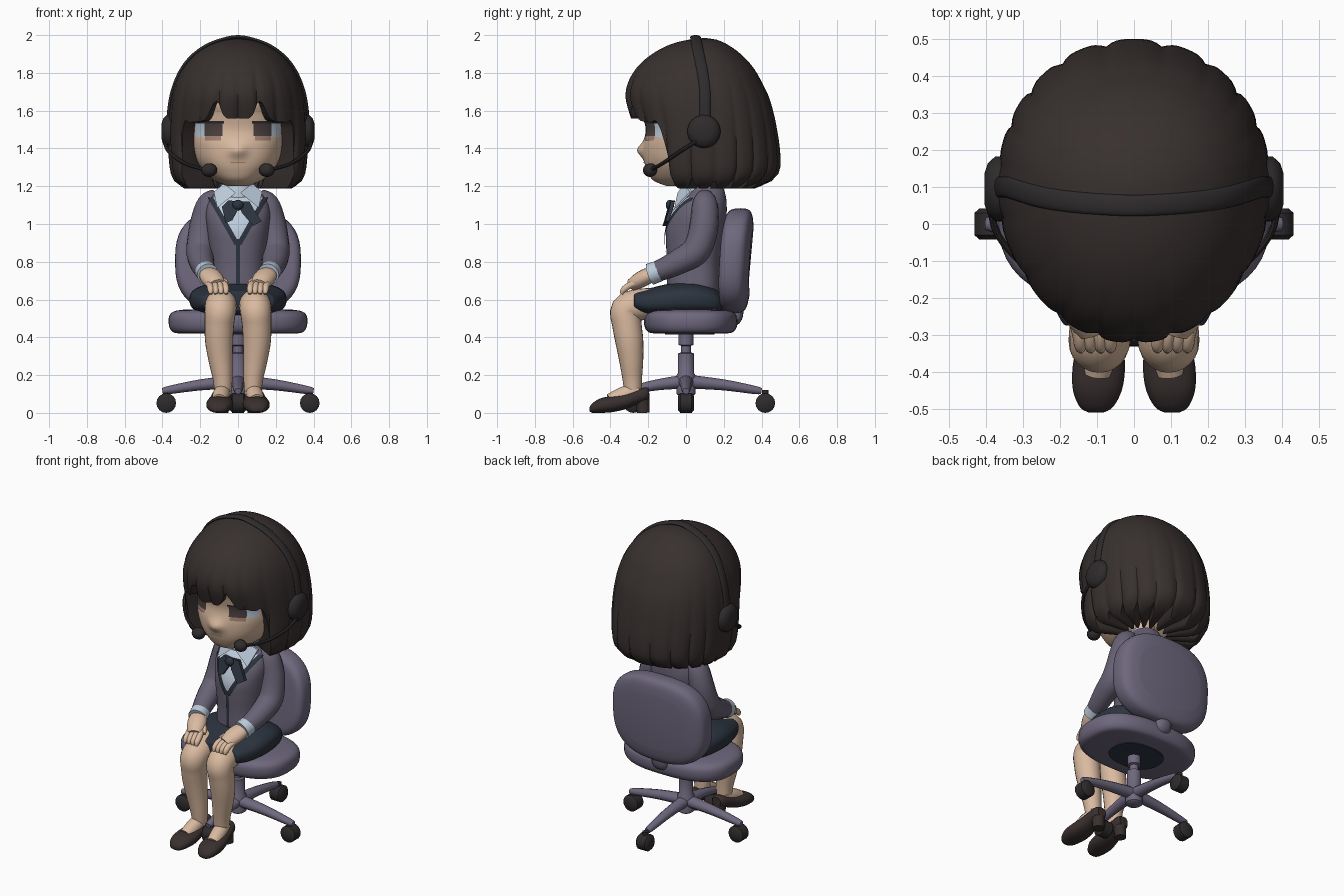
import bpy, bmesh
from math import sin, cos, pi, exp
from mathutils import Vector

if "Cube" in bpy.data.objects:
    bpy.data.objects.remove(bpy.data.objects["Cube"])


def material(name, *rgb):
    lin = [((c / 255 + 0.055) / 1.055) ** 2.4 for c in rgb] + [1]
    m = bpy.data.materials.new(name)
    m.use_nodes = True
    m.diffuse_color = lin
    m.node_tree.nodes["Principled BSDF"].inputs["Base Color"].default_value = lin
    return m


HAIR = material("dark hair", 55, 48, 46)
SKIN = material("skin", 218, 186, 160)
JACKET = material("mauve jacket", 104, 98, 116)
CHAIR = material("lilac chair", 111, 104, 126)
NAVY = material("navy cloth", 44, 52, 63)
SHIRT = material("pale blue shirt", 190, 205, 220)
SHOE = material("dark brown shoe", 57, 48, 47)
EYE = material("brown eye", 76, 64, 64)
WARM = material("warm brown", 164, 130, 114)
BLACK = material("soft black", 47, 43, 44)


def smooth(rows, k):
    """Catmull-Rom refinement of a list of number tuples."""
    out, n = [], len(rows)
    for i in range(n - 1):
        four = list(zip(rows[max(i - 1, 0)], rows[i], rows[i + 1], rows[min(i + 2, n - 1)]))
        for j in range(k):
            t = j / k
            out.append(tuple(0.5 * (2 * q + (r - p) * t + (2 * p - 5 * q + 4 * r - s) * t * t
                                    + (3 * q - p - 3 * r + s) * t ** 3) for p, q, r, s in four))
    return out + [tuple(rows[-1])]


def grid(name, rows, mat, closed=True, caps=True):
    """Skin a list of point rows into one mesh."""
    bm = bmesh.new()
    vs = [[bm.verts.new(p) for p in row] for row in rows]
    n = len(rows[0])
    for a, b in zip(vs, vs[1:]):
        for i in range(n if closed else n - 1):
            j = (i + 1) % n
            bm.faces.new((a[i], a[j], b[j], b[i]))
    if closed:
        if caps:
            bm.faces.new(vs[0])
            bm.faces.new(vs[-1])
        bmesh.ops.remove_doubles(bm, verts=bm.verts, dist=1e-5)
        bmesh.ops.recalc_face_normals(bm, faces=bm.faces)
    me = bpy.data.meshes.new(name)
    bm.to_mesh(me)
    bm.free()
    me.materials.append(mat)
    ob = bpy.data.objects.new(name, me)
    bpy.context.collection.objects.link(ob)
    return ob


def tube(name, pts, mat, ref=(1, 0, 0), asp=1, seg=16, k=4):
    """Tube along (x, y, z, radius) points."""
    path, rows = smooth(pts, k), []
    for i, p in enumerate(path):
        t = Vector(path[min(i + 1, len(path) - 1)][:3]) - Vector(path[max(i - 1, 0)][:3])
        t.normalize()
        u = Vector(ref)
        u = (u - t * u.dot(t)).normalized()
        v = t.cross(u)
        rows.append([Vector(p[:3]) + (u * cos(a) * asp + v * sin(a)) * p[3]
                     for a in (2 * pi * j / seg for j in range(seg))])
    return grid(name, rows, mat)


def power(v, n):
    return (1 if v > 0 else -1) * abs(v) ** (2 / n)


def oval(a, b, n, seg=48):
    return [(a * power(sin(t), n), b * power(cos(t), n))
            for t in (2 * pi * i / seg for i in range(seg))]


def ball(name, c, size, mat):
    rows = [[Vector((c[0] + x, c[1] + y, c[2] - size[2] * cos(t))) for x, y in
             oval(size[0] * sin(t), size[1] * sin(t), 2, 20)]
            for t in (0.05 + (pi - 0.1) * i / 12 for i in range(13))]
    return grid(name, rows, mat)


def ring_point(row, th, n, yc):
    """Point on a body ring (z, half width, front y, back y); th = 0 is the front."""
    z, hw, yf, yb = row
    c = power(cos(th), n)
    return Vector((hw * power(sin(th), n), yc - c * (yc - yf if c > 0 else yb - yc), z))


def at(table, z):
    for a, b in zip(table, table[1:]):
        if a[0] <= z <= b[0]:
            f = (z - a[0]) / max(b[0] - a[0], 1e-6)
            return tuple(p + (q - p) * f for p, q in zip(a, b))
    return table[0] if z < table[0][0] else table[-1]


def body(name, table, mat, n, yc):
    return grid(name, [[ring_point(r, 2 * pi * i / 96, n, yc) for i in range(96)]
                       for r in table], mat)


def patch(name, shape, z0, z1, lo, hi, off, mat, steps=10):
    """Thin painted layer hugging the front of a body shape."""
    table, n, yc = shape
    rows = []
    for i in range(steps + 1):
        z = z0 + (z1 - z0) * i / steps
        _, hw, yf, _ = at(table, z)
        a, b, row = lo(z), hi(z), []
        for j in range(steps + 1):
            x = a + (b - a) * j / steps
            d = (1 - min(abs(x) / hw, 0.98) ** n) ** (1 / n)
            row.append(Vector((x, yc - (yc - yf) * d - off, z)))
        rows.append(row)
    return grid(name, rows, mat, closed=False)


def plate(name, pts, s, mat, thick=0.012):
    front = [Vector((s * x, y, z)) for x, y, z in pts]
    return grid(name, [front, [p + Vector((0, thick, 0)) for p in front]], mat)


# Head with a soft nose, and painted face
head = smooth([(1.2, .06, -.1, .1), (1.23, .125, -.172, .11), (1.28, .185, -.205, .14),
               (1.34, .228, -.222, .19), (1.42, .252, -.225, .24), (1.5, .26, -.214, .27),
               (1.58, .265, -.23, .28), (1.66, .265, -.25, .28), (1.8, .22, -.18, .25),
               (1.88, .1, -.03, .18)], 6)
FACE = (head, 2.4, .08)
for v in body("head", head, SKIN, *FACE[1:]).data.vertices:
    if v.co.y < 0:
        v.co.y -= .034 * exp(-(v.co.x / .045) ** 2 - ((v.co.z - 1.39) / .035) ** 2)
tube("neck", [(0, .09, 1.08, .08), (0, .07, 1.3, .075)], SKIN, k=1)
patch("mouth", FACE, 1.323, 1.329, lambda z: -.04, lambda z: .04, .005, WARM)
for s in (1, -1):
    def spot(name, x0, x1, z0, z1, off, mat):
        a, b = sorted((s * x0, s * x1))
        patch(name, FACE, z0, z1, lambda z: a, lambda z: b, off, mat)
    spot("eye_white", .175, .225, 1.46, 1.538, .003, SHIRT)
    spot("lower_iris", .09, .175, 1.442, 1.47, .005, WARM)
    spot("iris", .083, .178, 1.465, 1.535, .006, EYE)
    spot("eyelash", .075, .24, 1.533, 1.545, .008, BLACK)

# Bobbed hair: outer shell down to the cut edge, then back up inside
hair = smooth([(1.18, .27, -.19, .34), (1.21, .322, -.222, .425), (1.25, .35, -.245, .478),
               (1.3, .362, -.255, .5), (1.4, .37, -.265, .497), (1.5, .37, -.275, .482),
               (1.58, .365, -.3, .466), (1.67, .352, -.322, .44), (1.75, .33, -.308, .402),
               (1.83, .288, -.26, .355), (1.9, .228, -.18, .29), (1.95, .15, -.085, .22),
               (1.975, .08, .01, .165), (1.985, 0, .1, .1)], 4)


def hair_point(th, v, inner):
    a = min(th, 2 * pi - th)
    t = min(max((a - .82) / .26, 0), 1)
    t = t * t * (3 - 2 * t)
    groove = 1 - abs(sin(9.5 * th + .6 * sin(3 * th)))
    bang = 1.53 + .1 * abs(sin(4.9 * a)) ** 8 + .03 * (1 - a)
    edge = bang * (1 - t) + (1.187 + .06 * groove ** 2) * t
    z = 1.985 - (1.985 - edge) * v ** 1.6
    p = ring_point(at(hair, z), th, 2.1, .1)
    f = 1 - .05 * groove ** 2 * v ** 3
    if inner:
        f *= .8 - .35 * t * v
        p.z -= .04 * (1 - v)
    return Vector((p.x * f, .1 + (p.y - .1) * f, p.z))


steps = [i / 32 for i in range(33)]
angles = [2 * pi * i / 160 for i in range(160)]
grid("bob_hair", [[hair_point(a, v, False) for a in angles] for v in steps]
     + [[hair_point(a, v, True) for a in angles] for v in reversed(steps)], HAIR, caps=False)

# Headset
side = [(at(hair, z)[1] + .001, .05 + .05 * min(1, (1.99 - z) / .25), z, .011)
        for z in (1.5, 1.6, 1.7, 1.8, 1.88, 1.94, 1.975)]
tube("headband", side + [(0, .05, 1.989, .011)] + [(-x, y, z, r) for x, y, z, r in side[::-1]],
     BLACK, ref=(0, 1, 0), asp=2.6)
for s in (1, -1):
    tube("ear_cup", [(s * x, .095, 1.49, r) for x, r in
                     ((.31, .07), (.33, .088), (.375, .088), (.395, .07), (.405, .04))],
         BLACK, ref=(0, 1, 0), seg=24, k=1)
    tube("mic_boom", [(s * .388, .06, 1.44, .01), (s * .368, -.03, 1.385, .01),
                      (s * .28, -.125, 1.32, .01), (s * .16, -.19, 1.285, .01)], BLACK, seg=8)
    ball("microphone", (s * .152, -.19, 1.285), (.042, .038, .036), BLACK)

# Jacket with shirt front and trim
torso = smooth([(.6, .15, -.09, .17), (.68, .15, -.1, .18), (.78, .145, -.1, .18),
                (.88, .155, -.105, .19), (.97, .165, -.105, .205), (1.05, .172, -.078, .215),
                (1.11, .16, -.038, .215), (1.15, .135, 0, .21), (1.185, .1, .035, .2),
                (1.21, .088, .055, .185)], 4)
CHEST = (torso, 2.3, .06)
body("jacket", torso, JACKET, *CHEST[1:])


def vee(z):
    return .125 * (z - .91) / .22


def vee_trim(z):
    return vee(z) + .03


patch("shirt_front", CHEST, .91, 1.14, lambda z: -vee(z), vee, .005, SHIRT, 16)
patch("front_trim", CHEST, .64, .92, lambda z: -.01, lambda z: .01, .006, NAVY)
body("collar_band", [(1.13, .1, -.01, .15), (1.2, .092, -.012, .15), (1.22, .085, -.005, .15)],
     SHIRT, 2, .08)
for s in (1, -1):
    ends = (vee, vee_trim) if s > 0 else (lambda z: -vee_trim(z), lambda z: -vee(z))
    patch("neckline_trim", CHEST, .89, 1.14, *ends, .007, NAVY, 16)
    plate("collar_flap", [(.012, -.045, 1.165), (.075, -.01, 1.215), (.128, .02, 1.17),
                          (.11, -.062, 1.085)], s, SHIRT)

# Neck scarf: knot, a short loop and a longer tail
plate("scarf_loop", [(0, -.085, 1.12), (.05, -.078, 1.125), (.085, -.085, 1.09),
                     (.065, -.115, 1.005), (.03, -.115, 1.02), (0, -.1, 1.075)], -1, NAVY, .02)
plate("scarf_tail", [(0, -.085, 1.12), (.06, -.08, 1.12), (.085, -.09, 1.075),
                     (.125, -.11, 1.015), (.08, -.125, .99), (.02, -.1, 1.06)], 1, NAVY, .02)
ball("scarf_knot", (0, -.085, 1.1), (.03, .022, .028), NAVY)

# Arms and hands
for s in (1, -1):
    def limb(name, pts, mat, **kw):
        return tube(name, [(s * x, y, z, r) for x, y, z, r in pts], mat, **kw)
    limb("sleeve", [(.105, .1, 1.145, .045), (.148, .1, 1.105, .068), (.177, .098, 1.01, .075),
                    (.192, .08, .92, .076), (.199, .045, .85, .075), (.194, -.03, .805, .068),
                    (.182, -.1, .77, .06), (.168, -.155, .748, .054)], JACKET)
    limb("cuff", [(.172, -.14, .752, .056), (.16, -.19, .734, .058)], SHIRT, k=1)
    limb("hand", [(.162, -.17, .738, .036), (.148, -.205, .724, .043), (.128, -.25, .7, .042),
                  (.112, -.29, .677, .032)], SKIN, asp=1.35)
    for i in range(4):
        x = .068 + .027 * i
        limb("finger", [(x + .014, -.255, .69, .017), (x, -.3, .674, .018),
                        (x - .004, -.33, .652, .017), (x - .005, -.342, .63, .009)], SKIN, seg=10)
    limb("thumb", [(.12, -.205, .715, .018), (.08, -.235, .7, .018), (.056, -.27, .684, .011)],
         SKIN, seg=10)

    # Legs and heeled shoes
    limb("leg", [(.095, -.1, .585, .075), (.09, -.24, .574, .084), (.093, -.316, .545, .083),
                 (.099, -.313, .47, .078), (.1, -.3, .38, .074), (.092, -.29, .28, .064),
                 (.082, -.285, .19, .053), (.079, -.28, .12, .046), (.08, -.27, .08, .04)],
         SKIN, seg=24)
    limb("foot", [(.081, -.25, .115, .04), (.088, -.32, .097, .046), (.098, -.4, .06, .042)], SKIN)
    sole = smooth([(-.51, .02, .008, .03), (-.495, .045, 0, .052), (-.45, .066, 0, .078),
                   (-.39, .071, .004, .09), (-.32, .062, .02, .104), (-.26, .053, .045, .124),
                   (-.215, .045, .06, .135), (-.195, .03, .07, .128)], 4)
    grid("shoe", [[Vector((s * (.084 - .06 * (y + .2)) + x, y, (lo + hi) / 2 + z))
                   for x, z in oval(hw, (hi - lo) / 2, 2.3, 24)] for y, hw, lo, hi in sole], SHOE)
    limb("shoe_heel", [(.084, -.235, .1, .042), (.084, -.228, .04, .036), (.084, -.226, 0, .034)],
         SHOE)

# Skirt
skirt = smooth([(-.275, .18, .55, .63), (-.265, .195, .535, .645), (-.2, .225, .515, .658),
                (-.08, .255, .51, .685), (.05, .25, .51, .69), (.15, .215, .515, .66),
                (.19, .17, .53, .62)], 4)
grid("skirt", [[Vector((x, y, (lo + hi) / 2 + z)) for x, z in oval(hw, (hi - lo) / 2, 2.7)]
               for y, hw, lo, hi in skirt], NAVY)

# Chair cushions
pad = smooth([(.42, .06), (.428, .02), (.46, 0), (.51, 0), (.537, .025), (.547, .08)], 4)
grid("seat", [[Vector((x, y + .025, z)) for x, y in oval(.365 - d, .245 - d, 2.6)]
              for z, d in pad], CHAIR)
grid("seat_underside", [[Vector((x, y + .02, z)) for x, y in oval(.17, .13, 2.4)]
                        for z in (.415, .422)], NAVY)
rest = smooth([(.195, .07), (.203, .025), (.235, 0), (.305, 0), (.335, .03), (.348, .1)], 4)
grid("backrest", [[Vector((x, y + .06 * z - .25 * x * x, .805 + z))
                   for x, z in oval(.33 - d, .275 - d, 2.7)] for y, d in rest], CHAIR)
tube("back_bracket", [(0, .17, .485, .032), (0, .25, .49, .032), (0, .272, .53, .032),
                      (0, .275, .62, .032)], CHAIR, asp=1.7)

# Chair column and four-legged base on casters
tube("column", [(0, 0, z, r) for z, r in
                ((.09, .035), (.1, .05), (.2, .05), (.21, .043), (.315, .043), (.32, .026),
                 (.355, .026), (.36, .04), (.425, .04))], CHAIR, seg=24, k=1)
for dx, dy, reach, wheel in ((1, 0, .4, .38), (-1, 0, .4, .38), (0, 1, .4, .42), (0, -1, .31, .28)):
    tube("base_leg", [(dx * d * reach, dy * d * reach, z, r) for d, z, r in
                      ((.05, .165, .036), (.5, .148, .029), (.9, .122, .022), (1, .115, .016))],
         CHAIR, ref=(dy, dx, 0), asp=1.1, seg=12)
    cx, cy = dx * wheel, dy * wheel
    tube("caster_stem", [(cx, cy, .05, .018), (cx, cy, .12, .018)], BLACK, seg=10, k=1)
    tube("caster", [(cx + dy * w, cy + dx * w, .052, r) for w, r in
                    ((-.042, .038), (-.03, .052), (.03, .052), (.042, .038))],
         BLACK, ref=(0, 0, 1), seg=16, k=1)

# Smooth shading with sharp edges kept
for ob in bpy.context.scene.objects:
    ob.select_set(ob.type == "MESH")
    if ob.type == "MESH":
        bpy.context.view_layer.objects.active = ob
bpy.ops.object.shade_smooth_by_angle(angle=0.75)
